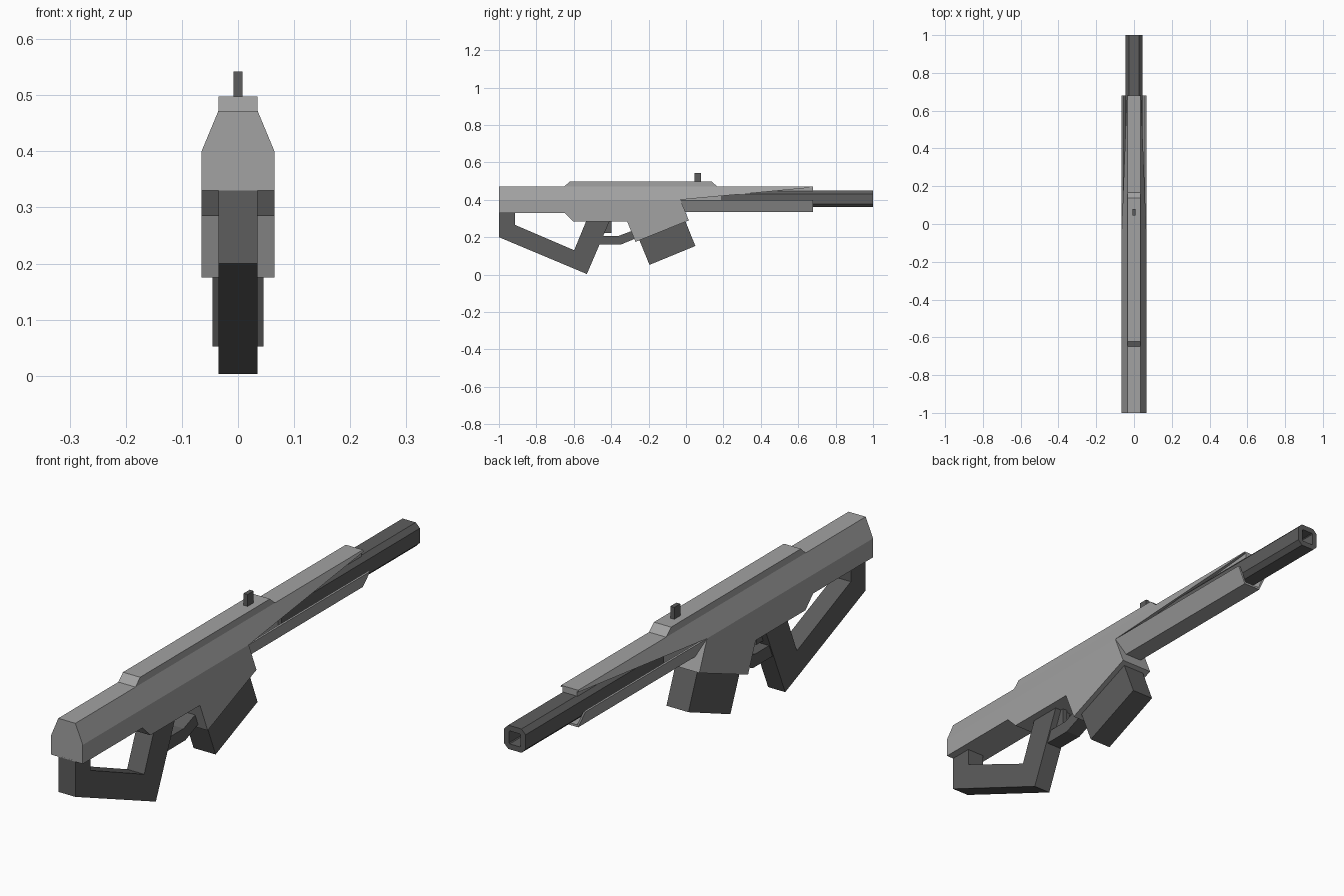
import bpy, bmesh
from mathutils import Vector

if "Cube" in bpy.data.objects:
    bpy.data.objects.remove(bpy.data.objects["Cube"])


def material(name, v):
    m = bpy.data.materials.new(name)
    m.diffuse_color = (v, v, v, 1)
    m.use_nodes = True
    m.node_tree.nodes["Principled BSDF"].inputs["Base Color"].default_value = m.diffuse_color
    return m


LIGHT = material("light_grey", 0.36)
DARK = material("dark_grey", 0.11)


def finish(bm, name, mat):
    bmesh.ops.recalc_face_normals(bm, faces=bm.faces)
    mesh = bpy.data.meshes.new(name)
    bm.to_mesh(mesh)
    bm.free()
    mesh.materials.append(mat)
    ob = bpy.data.objects.new(name, mesh)
    bpy.context.collection.objects.link(ob)
    return ob


def loft(rings):
    """Skin closed rings of equal size and cap both ends."""
    bm = bmesh.new()
    loops = [[bm.verts.new(p) for p in ring] for ring in rings]
    n = len(loops[0])
    for a, b in zip(loops, loops[1:]):
        for i in range(n):
            j = (i + 1) % n
            bm.faces.new((a[i], a[j], b[j], b[i]))
    bm.faces.new(loops[0][::-1])
    bm.faces.new(loops[-1])
    return bm


def side_part(name, profile, half, mat):
    """Side outline (y, z) extruded across x."""
    return finish(loft([[(x, y, z) for y, z in profile] for x in (-half, half)]), name, mat)


def long_part(section, y0, y1):
    """Cross-section (x, z) extruded along y."""
    return loft([[(x, y, z) for x, z in section] for y in (y0, y1)])


# Lower receiver with the angled magazine well
side_part("receiver", [(-1, .40), (-1, .33), (-.65, .33), (-.605, .285), (-.315, .285),
                       (-.27, .175), (.015, .29), (-.03, .40)], .065, LIGHT)

# Upper cover, tapered towards the muzzle by a sloping cut
bm = long_part([(-.065, .40), (.065, .40), (.035, .472), (-.035, .472)], -1, .68)
cut = bmesh.ops.bisect_plane(bm, geom=bm.verts[:] + bm.edges[:] + bm.faces[:], dist=1e-5,
                             plane_co=Vector((0, -.03, .4001)),
                             plane_no=Vector((0, .066, -.71)), clear_outer=True)
bmesh.ops.holes_fill(bm, edges=[e for e in bm.edges if e.is_boundary], sides=0)
finish(bm, "upper_cover", LIGHT)

# Inner core seen through the side slots
side_part("inner_core", [(-.04, .35), (.19, .35), (.19, .447), (.68, .447),
                         (.68, .471), (-.04, .471)], .03, LIGHT)

# Open fore-end tray
finish(long_part([(-.065, .40), (-.035, .335), (.035, .335), (.065, .40),
                  (.057, .40), (.031, .343), (-.031, .343), (-.057, .40)], -.03, .68),
       "fore_end", LIGHT)

# Top rail
side_part("top_rail", [(-.65, .471), (.167, .471), (.137, .498), (-.622, .498)], .035, LIGHT)


# Hollow barrel
def octagon(y, r, c):
    k = r - c
    pts = [(r, -k), (r, k), (k, r), (-k, r), (-r, k), (-r, -k), (-k, -r), (k, -r)]
    return [(x, y, .405 + z) for x, z in pts]


finish(loft([octagon(.19, .044, .017), octagon(1, .044, .017),
             octagon(1, .024, .003), octagon(.8, .024, .003)]), "barrel", DARK)

# Stock loop joined to the grip
side_part("stock_and_grip", [(-1, .335), (-1, .2), (-.53, .003), (-.405, .295), (-.53, .295),
                             (-.598, .13), (-.913, .265), (-.913, .335)], .035, DARK)

# Trigger and trigger guard
side_part("trigger", [(-.445, .29), (-.44, .222), (-.397, .222), (-.397, .29)], .01, DARK)
side_part("trigger_guard", [(-.48, .16), (-.35, .16), (-.265, .195), (-.28, .237),
                            (-.36, .207), (-.46, .207)], .03, DARK)

# Magazine
side_part("magazine", [(-.26, .21), (-.195, .052), (.05, .153), (-.005, .29)], .045, DARK)

# Sight post
side_part("sight_post", [(.045, .49), (.08, .49), (.08, .542), (.045, .542)], .008, DARK)
